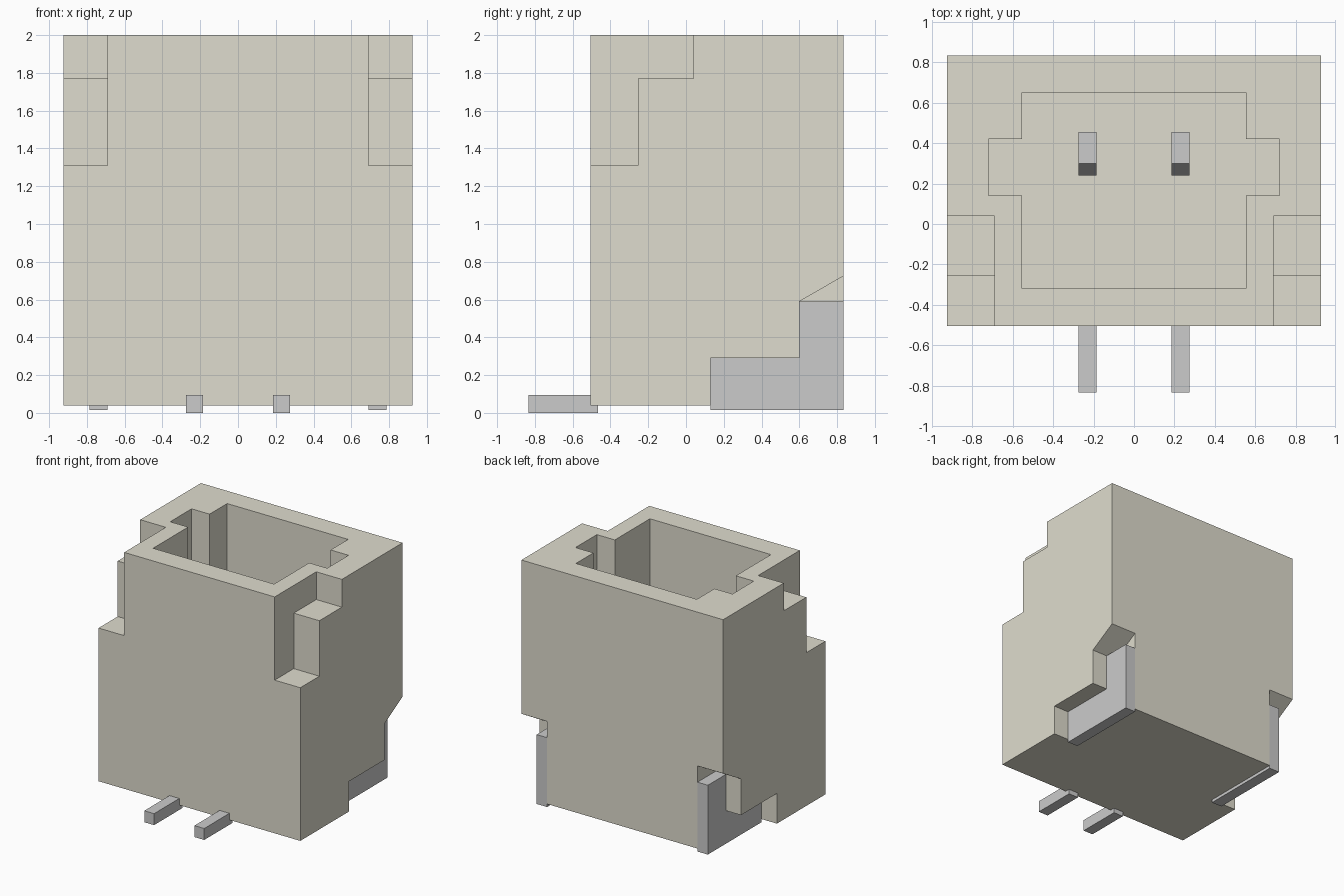
import bpy, bmesh

if "Cube" in bpy.data.objects:
    bpy.data.objects.remove(bpy.data.objects["Cube"])


def prism(name, pts, axis, lo, hi, mat=None):
    """Extrude a closed profile: axis 'x' takes (y, z) points, 'z' takes (x, y)."""
    bm = bmesh.new()
    put = (lambda a, b, t: (t, a, b)) if axis == 'x' else (lambda a, b, t: (a, b, t))
    face = bm.faces.new([bm.verts.new(put(a, b, lo)) for a, b in pts])
    new = bmesh.ops.extrude_face_region(bm, geom=[face])['geom']
    step = (hi - lo, 0, 0) if axis == 'x' else (0, 0, hi - lo)
    bmesh.ops.translate(bm, vec=step, verts=[v for v in new if isinstance(v, bmesh.types.BMVert)])
    bmesh.ops.recalc_face_normals(bm, faces=bm.faces)
    mesh = bpy.data.meshes.new(name)
    bm.to_mesh(mesh)
    bm.free()
    obj = bpy.data.objects.new(name, mesh)
    bpy.context.collection.objects.link(obj)
    if mat:
        mesh.materials.append(mat)
    return obj


def cut(target, cutter):
    """Subtract the cutter from the target and remove the cutter."""
    mod = target.modifiers.new("cut", 'BOOLEAN')
    mod.operation, mod.solver, mod.object = 'DIFFERENCE', 'EXACT', cutter
    bpy.context.view_layer.objects.active = target
    bpy.ops.object.modifier_apply(modifier=mod.name)
    bpy.data.objects.remove(cutter)


def span(side, a, b):
    return sorted((side * a, side * b))


plastic = bpy.data.materials.new("beige_plastic")
plastic.diffuse_color = (0.74, 0.72, 0.62, 1)
plastic.use_nodes = True
plastic.node_tree.nodes["Principled BSDF"].inputs["Base Color"].default_value = plastic.diffuse_color

# Housing block
housing = prism("housing", [(-.925, -.505), (.925, -.505), (.925, .835), (-.925, .835)],
                'z', .04, 2.0, plastic)

# Socket with a key slot on each side
right = [(.555, -.32), (.555, .14), (.72, .14), (.72, .42), (.555, .42), (.555, .65)]
socket = right + [(-x, y) for x, y in reversed(right)]
cut(housing, prism("socket_cutter", socket, 'z', .4, 2.2))

# Stepped notches at the upper front corners, and pockets for the solder tabs
notch = [(-.7, 1.31), (-.255, 1.31), (-.255, 1.77), (.04, 1.77), (.04, 2.2), (-.7, 2.2)]
pocket = [(.13, -.2), (1.0, -.2), (1.0, .82), (.6, .59), (.6, .29), (.13, .29)]
tab = [(.13, .015), (.835, .015), (.835, .59), (.6, .59), (.6, .29), (.13, .29)]
# Contact: foot, buried run, upright blade with a chamfered tip
contact = [(-.835, 0), (-.465, 0), (-.465, .06), (.455, .06), (.455, 1.3),
           (.3, 1.3), (.24, 1.18), (.24, .095), (-.835, .095)]

for side, label in ((-1, "left"), (1, "right")):
    cut(housing, prism("notch_cutter", notch, 'x', *span(side, .69, 1.1)))
    cut(housing, prism("pocket_cutter", pocket, 'x', *span(side, .69, 1.1)))
    prism("solder_tab_" + label, tab, 'x', *span(side, .69, .785))
    prism("contact_pin_" + label, contact, 'x', *span(side, .185, .275))
